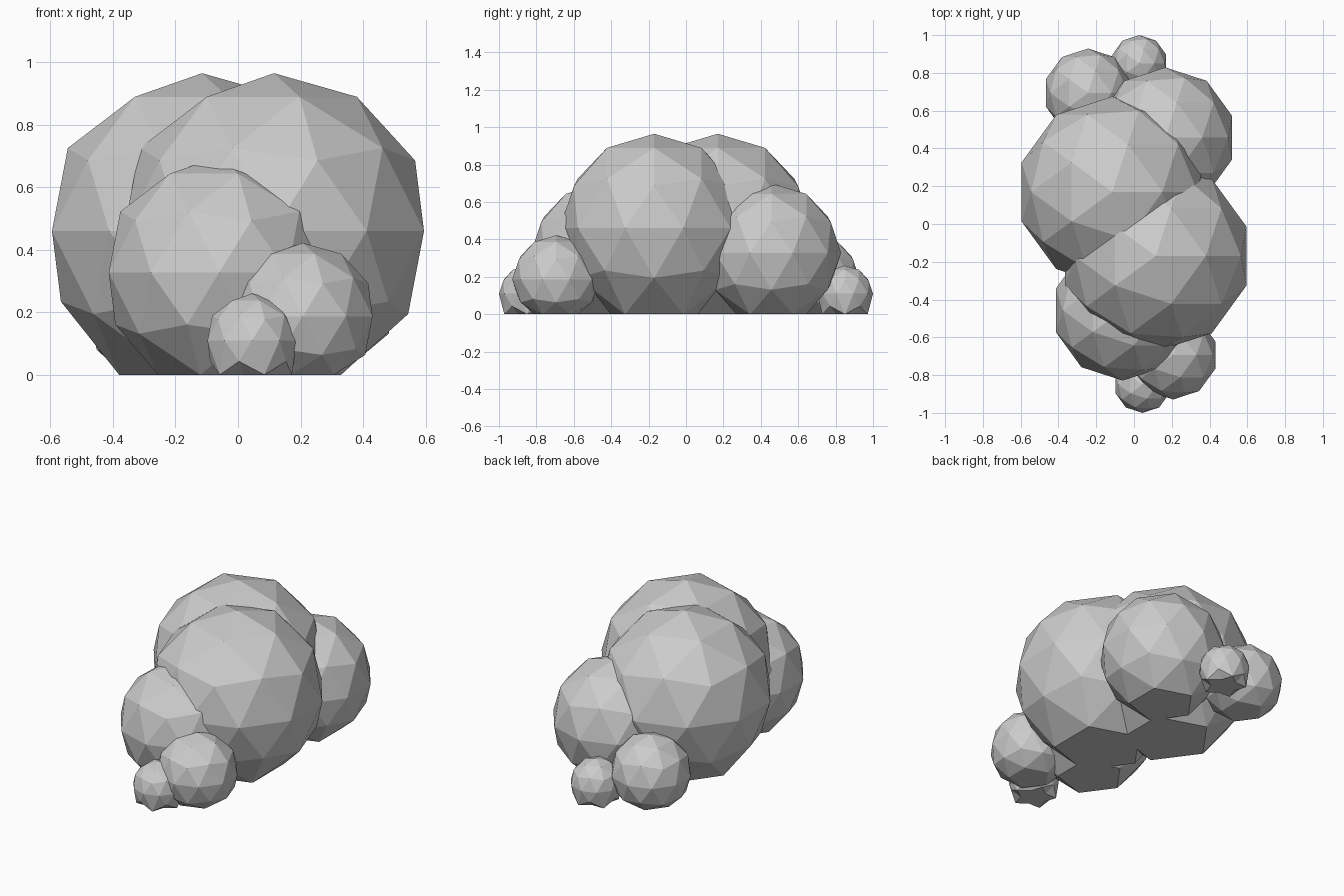
import bpy

if "Cube" in bpy.data.objects:
    bpy.data.objects.remove(bpy.data.objects["Cube"])

# name, centre, radius: paired puffs from the middle outwards
puffs = [
    ("large_puff_front", (0.115, -0.17, 0.46), 0.505),
    ("large_puff_back", (-0.115, 0.17, 0.46), 0.505),
    ("medium_puff_front", (-0.06, -0.457, 0.327), 0.372),
    ("medium_puff_back", (0.166, 0.457, 0.327), 0.372),
    ("small_puff_front", (0.207, -0.694, 0.187), 0.235),
    ("small_puff_back", (-0.243, 0.694, 0.187), 0.235),
    ("tiny_puff_front", (0.045, -0.85, 0.11), 0.15),
    ("tiny_puff_back", (0.028, 0.85, 0.11), 0.15),
]


def add_puff(name, centre, radius):
    bpy.ops.mesh.primitive_ico_sphere_add(subdivisions=2, radius=radius, location=centre)
    puff = bpy.context.object
    puff.name = name
    # flatten the underside onto the ground
    for v in puff.data.vertices:
        if v.co.z + centre[2] < 0.037:
            v.co.z = -centre[2]


for puff in puffs:
    add_puff(*puff)
